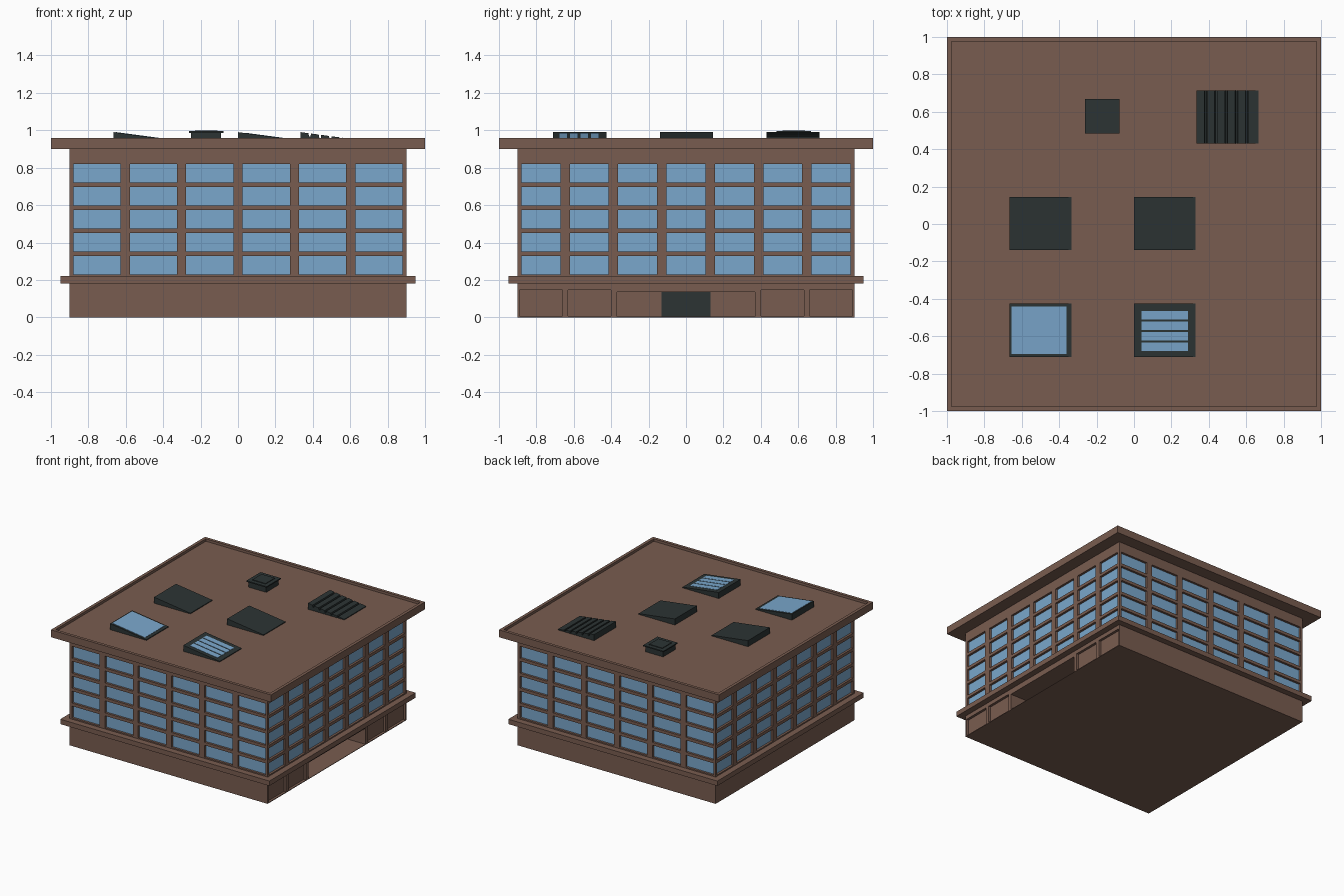
import bpy, bmesh
from mathutils import Matrix
from math import pi

cube = bpy.data.objects.get("Cube")
if cube:
    bpy.data.objects.remove(cube)


def material(name, rgb):
    m = bpy.data.materials.new(name)
    m.use_nodes = True
    m.diffuse_color = (*rgb, 1)
    m.node_tree.nodes["Principled BSDF"].inputs["Base Color"].default_value = (*rgb, 1)
    return m


BROWN = material("brown wall", (0.191, 0.108, 0.080))
GLASS = material("blue glass", (0.195, 0.386, 0.604))
DARK = material("dark metal", (0.025, 0.034, 0.034))


def finish(name, bm, *mats):
    mesh = bpy.data.meshes.new(name)
    bm.to_mesh(mesh)
    bm.free()
    for m in mats:
        mesh.materials.append(m)
    obj = bpy.data.objects.new(name, mesh)
    bpy.context.collection.objects.link(obj)
    return obj


def box_mesh(x0, x1, y0, y1, z0, z1):
    bm = bmesh.new()
    size = Matrix.Diagonal((x1 - x0, y1 - y0, z1 - z0, 1))
    centre = Matrix.Translation(((x0 + x1) / 2, (y0 + y1) / 2, (z0 + z1) / 2))
    bmesh.ops.create_cube(bm, size=1, matrix=centre @ size)
    return bm


def box(name, mat, *bounds):
    return finish(name, box_mesh(*bounds), mat)


def prism(name, mat, profile, y0, y1):
    """Extrude an x-z profile along y."""
    bm = bmesh.new()
    face = bm.faces.new([bm.verts.new((x, y0, z)) for x, z in profile])
    side = bmesh.ops.extrude_face_region(bm, geom=[face], use_keep_orig=True)["geom"]
    bmesh.ops.translate(bm, vec=(0, y1 - y0, 0),
                        verts=[v for v in side if isinstance(v, bmesh.types.BMVert)])
    bmesh.ops.recalc_face_normals(bm, faces=bm.faces)
    return finish(name, bm, mat)


HALF = 0.9  # half width of the walls


def facade(name, side, z0, z1, openings, depth_mat):
    """Wall with recessed rectangular openings (u0, u1, z0, z1, depth)."""
    bm = bmesh.new()

    def quad(points, mat=0):
        bm.faces.new([bm.verts.new((u, d - HALF, z)) for u, d, z in points]).material_index = mat

    us = sorted({-HALF, HALF} | {u for o in openings for u in o[:2]})
    zs = sorted({z0, z1} | {z for o in openings for z in o[2:4]})
    for a, b in zip(us, us[1:]):
        for c, d in zip(zs, zs[1:]):
            um, zm = (a + b) / 2, (c + d) / 2
            if not any(o[0] < um < o[1] and o[2] < zm < o[3] for o in openings):
                quad([(a, 0, c), (b, 0, c), (b, 0, d), (a, 0, d)])
    for a, b, c, d, deep in openings:
        rim = [(a, c), (b, c), (b, d), (a, d)]
        quad([(u, deep, z) for u, z in rim], 1)
        for (u, z), (v, w) in zip(rim, rim[1:] + rim[:1]):
            quad([(u, 0, z), (v, 0, w), (v, deep, w), (u, deep, z)])
    bmesh.ops.remove_doubles(bm, verts=bm.verts, dist=0.0001)
    bm.transform(Matrix.Rotation(side * pi / 2, 4, 'Z'))
    finish(name, bm, BROWN, depth_mat)


# Upper storeys: five rows of windows, six or seven columns per side
SIDES = ["front", "left", "back", "right"]
for side, label in enumerate(SIDES):
    count, width = (7, 0.208) if side % 2 else (6, 0.252)
    pitch = (1.76 - width) / (count - 1)
    windows = []
    for col in range(count):
        u = -0.88 + col * pitch
        for row in range(5):
            z = 0.23 + row * 0.1227
            windows.append((u, u + width, z, z + 0.098, 0.018))
    facade(label + "_window_wall", side, 0.2, 0.92, windows, GLASS)

    # Ground floor: panels and a deep entrance on one side only
    recesses = []
    if label == "left":
        recesses = [(-0.37, 0.37, 0.004, 0.135, 0.3)]
        for a, b in ((0.40, 0.63), (0.66, 0.89)):
            recesses += [(a, b, 0.006, 0.147, 0.02), (-b, -a, 0.006, 0.147, 0.02)]
    facade(label + "_base_wall", side, 0, 0.2, recesses, BROWN)

bm = bmesh.new()
bmesh.ops.create_grid(bm, x_segments=1, y_segments=1, size=HALF)
bmesh.ops.reverse_faces(bm, faces=bm.faces)
finish("base_floor", bm, BROWN)
box("entrance_door", DARK, 0.595, 0.604, -0.13, 0.13, 0.004, 0.135)

# Ledge above the ground floor, and roof slab with a raised rim
box("ledge", BROWN, -0.95, 0.95, -0.95, 0.95, 0.18, 0.22)
bm = box_mesh(-1, 1, -1, 1, 0.9, 0.96)
top = [f for f in bm.faces if f.normal.z > 0.5]
bmesh.ops.inset_region(bm, faces=top, thickness=0.035)
bmesh.ops.inset_region(bm, faces=top, thickness=0, depth=-0.02)
finish("roof", bm, BROWN)

# Sloping roof units
ROOF, LENGTH, HIGH, LOW = 0.94, 0.33, 0.99, 0.946


def slope(t):
    return HIGH + (LOW - HIGH) * t / LENGTH


def wedge(name, x, y0, y1):
    prism(name, DARK, [(x, ROOF), (x + LENGTH, ROOF), (x + LENGTH, LOW), (x, HIGH)], y0, y1)


def pane(name, x, t0, t1, y0, y1):
    prism(name, GLASS, [(x + t, slope(t) + h) for t, h in
                        ((t0, -0.001), (t1, -0.001), (t1, 0.002), (t0, 0.002))], y0, y1)


LEFT_X, MID_X = -0.665, 0.0
wedge("hatch_a", LEFT_X, -0.14, 0.145)
wedge("hatch_b", MID_X, -0.14, 0.145)
wedge("skylight_frame", LEFT_X, -0.71, -0.425)
pane("skylight_glass", LEFT_X, 0.01, 0.305, -0.695, -0.44)
wedge("slatted_skylight_frame", MID_X, -0.71, -0.425)
for i in range(4):
    y = -0.68 + i * 0.0565
    pane(f"skylight_strip_{i + 1}", MID_X, 0.04, 0.29, y, y + 0.046)

# Louvred unit: six slats with grooves between them
x, slat = 0.335, LENGTH / 6
profile = [(x + LENGTH, ROOF), (x, ROOF)]
for i in range(6):
    t, end = i * slat, (i + 1) * slat
    profile += [(x + t, slope(t))]
    if i < 5:
        base = max(slope(end) - 0.016, ROOF + 0.001)
        profile += [(x + end - 0.014, slope(end - 0.014)), (x + end - 0.010, base),
                    (x + end - 0.002, base)]
    else:
        profile += [(x + end, LOW)]
prism("louvre_unit", DARK, profile, 0.43, 0.715)

# Square roof vent with an overhanging cap
for name, half, z0, z1 in (("vent_body", 0.08, ROOF, 0.988),
                           ("vent_cap", 0.092, 0.986, 0.995),
                           ("vent_top", 0.06, 0.994, 1.0)):
    box(name, DARK, -0.17 - half, -0.17 + half, 0.575 - half, 0.575 + half, z0, z1)
